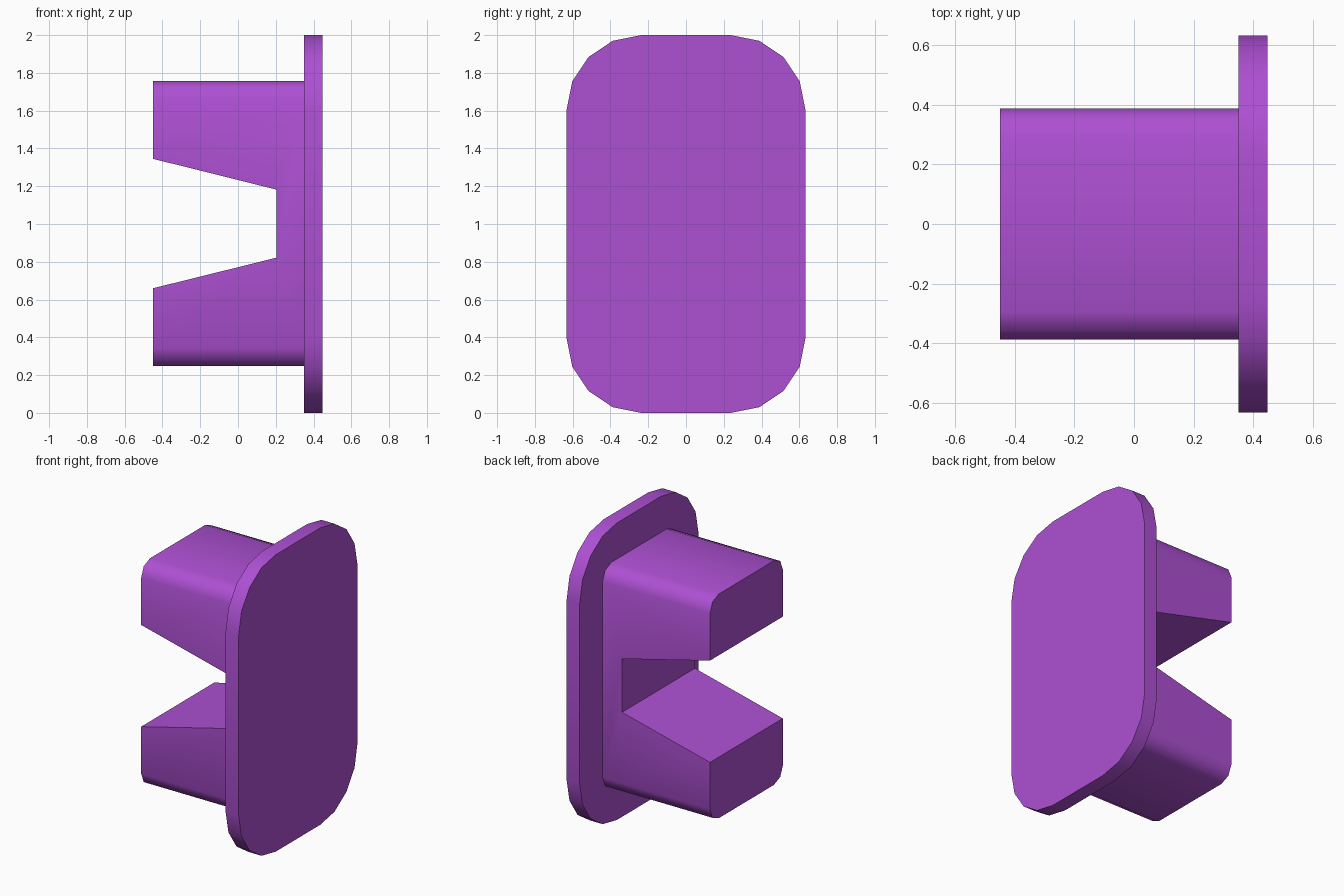
import bpy, bmesh
from math import sin, cos, pi, radians

if "Cube" in bpy.data.objects:
    bpy.data.objects.remove(bpy.data.objects["Cube"])

purple = bpy.data.materials.new("purple")
purple.diffuse_color = (0.42, 0.08, 0.65, 1)
purple.use_nodes = True
purple.node_tree.nodes["Principled BSDF"].inputs["Base Color"].default_value = purple.diffuse_color


def prism(name, points, direction):
    """Extrude a closed planar outline along a direction."""
    bm = bmesh.new()
    face = bm.faces.new([bm.verts.new(p) for p in points])
    out = bmesh.ops.extrude_face_region(bm, geom=[face])
    verts = [g for g in out["geom"] if isinstance(g, bmesh.types.BMVert)]
    bmesh.ops.translate(bm, verts=verts, vec=direction)
    bmesh.ops.recalc_face_normals(bm, faces=bm.faces)
    mesh = bpy.data.meshes.new(name)
    bm.to_mesh(mesh)
    bm.free()
    obj = bpy.data.objects.new(name, mesh)
    bpy.context.collection.objects.link(obj)
    mesh.materials.append(purple)
    return obj


def rounded_slab(name, x0, x1, half_y, z0, z1, radius, steps):
    """Rounded rectangle in the YZ plane, thick along x."""
    cy, cz, half_z = half_y - radius, (z0 + z1) / 2, (z1 - z0) / 2 - radius
    points = []
    for q, (sy, sz) in enumerate([(1, 1), (-1, 1), (-1, -1), (1, -1)]):
        for i in range(steps + 1):
            a = (q + i / steps) * pi / 2
            points.append((x0, sy * cy + radius * cos(a),
                           cz + sz * half_z + radius * sin(a)))
    return prism(name, points, (x1 - x0, 0, 0))


def smooth(obj, angle):
    bpy.ops.object.select_all(action='DESELECT')
    obj.select_set(True)
    bpy.context.view_layer.objects.active = obj
    bpy.ops.object.shade_smooth_by_angle(angle=radians(angle))


# Thin rounded face plate
plate = rounded_slab("face_plate", 0.35, 0.447, 0.632, 0, 2, 0.395, 4)
smooth(plate, 50)

# Forked block behind the plate
block = rounded_slab("forked_block", -0.45, 0.35, 0.388, 0.248, 1.758, 0.095, 2)

# Tapered notch that splits the block into two prongs
slope = (1.345 - 1.182) / 0.655
notch = [(-0.65, -0.6, 1.345 + 0.2 * slope), (0.205, -0.6, 1.182),
         (0.205, -0.6, 0.822), (-0.65, -0.6, 0.66 - 0.2 * slope)]
cutter = prism("notch_cutter", notch, (0, 1.2, 0))
cutter.hide_render = True
cut = block.modifiers.new("notch", 'BOOLEAN')
cut.object = cutter
cut.operation = 'DIFFERENCE'
cut.solver = 'EXACT'
bpy.context.view_layer.objects.active = block
bpy.ops.object.modifier_apply(modifier=cut.name)
bpy.data.objects.remove(cutter)
smooth(block, 50)
